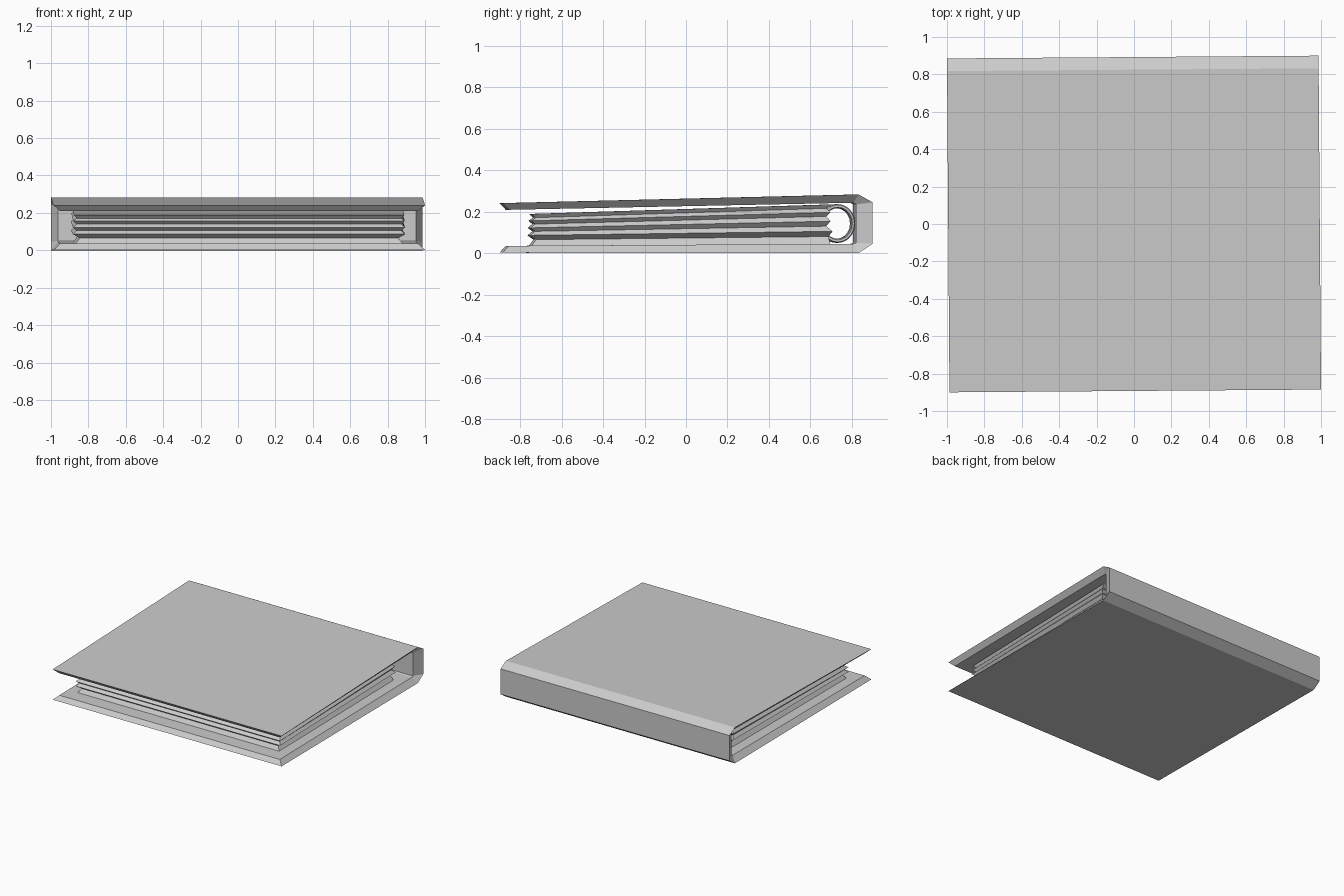
import bpy, bmesh, math
from mathutils import Matrix

if "Cube" in bpy.data.objects:
    bpy.data.objects.remove(bpy.data.objects["Cube"])

TURN = 0.0075  # the whole binder sits very slightly turned about z


def add_object(name, bm):
    bmesh.ops.recalc_face_normals(bm, faces=bm.faces)
    bm.transform(Matrix.Rotation(TURN, 4, 'Z'))
    mesh = bpy.data.meshes.new(name)
    bm.to_mesh(mesh)
    bm.free()
    obj = bpy.data.objects.new(name, mesh)
    bpy.context.collection.objects.link(obj)
    return obj


# Folded cover: outer skin wider than the inner skin, chamfered rim between
outer = [(-.8925, .002), (.825, 0), (.8925, .045), (.8925, .245), (.825, .283), (-.8925, .241)]
inner = [(-.862, .035), (.80, .045), (.813, .050), (.813, .235), (.80, .243), (-.862, .209)]
bm = bmesh.new()


def row(profile, x):
    return [bm.verts.new((x, y, z)) for y, z in profile]


loops = [row(outer, -.9933), row(outer, .9933), row(inner, .957), row(inner, -.957)]
for a, b in zip(loops, loops[1:] + loops[:1]):
    for i in range(len(outer) - 1):
        bm.faces.new((a[i], a[i + 1], b[i + 1], b[i]))
for end in (0, -1):
    bm.faces.new([loop[end] for loop in loops])
add_object("binder_cover", bm)

# Page stack: lofted rectangles alternating wide and narrow, fanning toward the rings
# each level: half width, front y, back y, front z, back z
levels = [
    (.875, -.752, .69, .035, .044),
    (.852, -.730, .68, .065, .080),
    (.888, -.758, .70, .086, .105),
    (.868, -.735, .67, .105, .130),
    (.888, -.757, .69, .122, .154),
    (.868, -.735, .67, .140, .177),
    (.886, -.753, .69, .156, .197),
    (.868, -.732, .67, .171, .216),
    (.884, -.750, .70, .189, .235),
]
bm = bmesh.new()
rings = []
for w, y0, y1, z0, z1 in levels:
    rings.append([bm.verts.new(p) for p in
                  ((-w, y0, z0), (w, y0, z0), (w, y1, z1), (-w, y1, z1))])
for a, b in zip(rings, rings[1:]):
    for i in range(4):
        j = (i + 1) % 4
        bm.faces.new((a[i], a[j], b[j], b[i]))
bm.faces.new(rings[0])
bm.faces.new(rings[-1])
add_object("page_stack", bm)


# Metal binder rings holding the pages next to the spine
def binder_ring(name, x, major=.084, minor=.010, n=20, m=6):
    bm = bmesh.new()
    grid = []
    for i in range(n):
        a = 2 * math.pi * i / n
        grid.append([])
        for k in range(m):
            b = 2 * math.pi * k / m
            r = major + minor * math.cos(b)
            grid[-1].append(bm.verts.new((x + minor * math.sin(b),
                                          .728 + .9 * r * math.cos(a),
                                          .143 + r * math.sin(a))))
    for i in range(n):
        for k in range(m):
            p, q = grid[i], grid[(i + 1) % n]
            bm.faces.new((p[k], q[k], q[(k + 1) % m], p[(k + 1) % m]))
    add_object(name, bm)


for i, x in enumerate((-.5, 0, .5)):
    binder_ring(f"binder_ring_{i + 1}", x)
